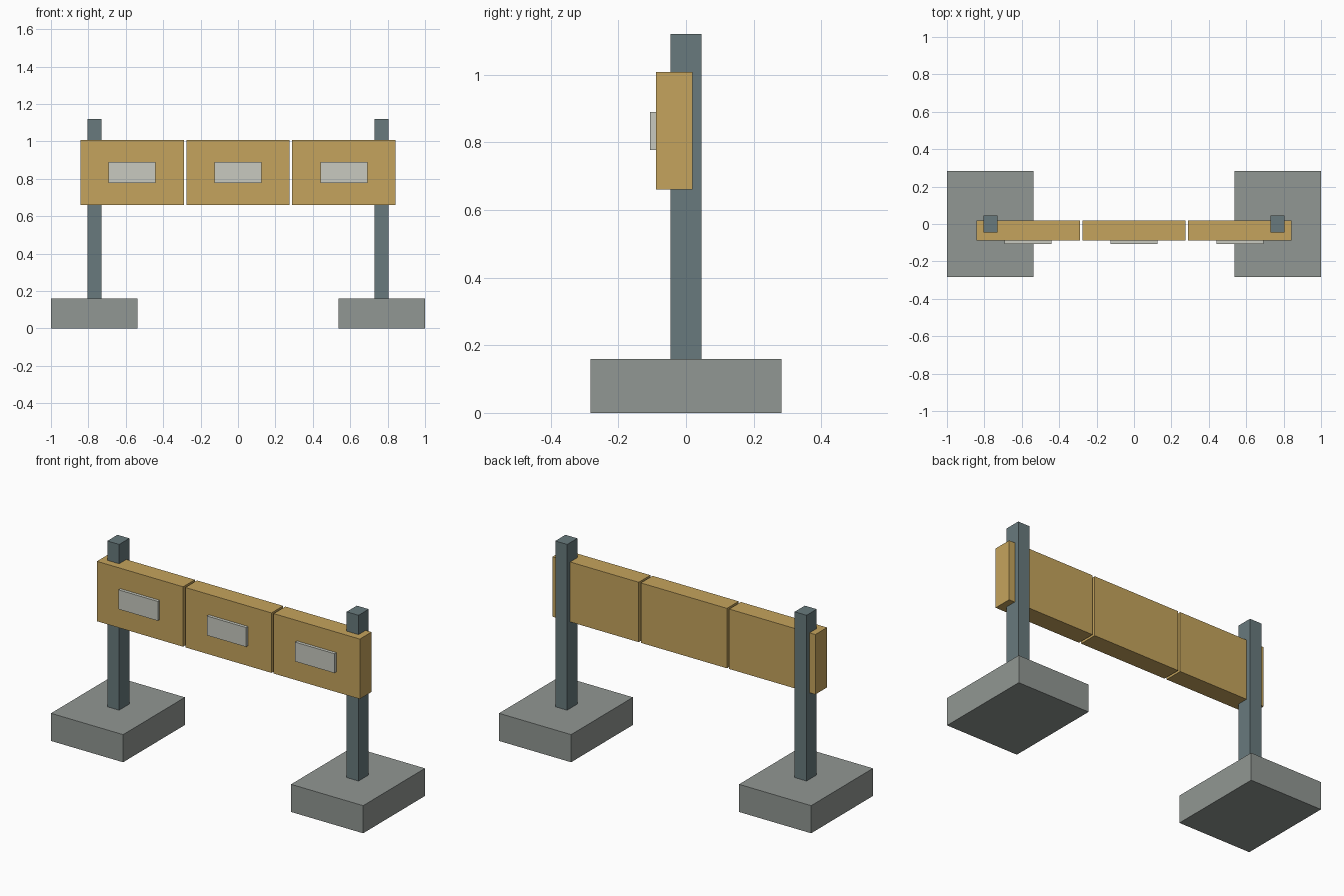
import bpy

cube = bpy.data.objects.get("Cube")
if cube:
    bpy.data.objects.remove(cube, do_unlink=True)


def make_material(name, srgb):
    """Flat material from display colour, converted to linear."""
    linear = [((c / 255 + 0.055) / 1.055) ** 2.4 for c in srgb] + [1.0]
    mat = bpy.data.materials.new(name)
    mat.use_nodes = True
    mat.diffuse_color = linear
    mat.node_tree.nodes["Principled BSDF"].inputs["Base Color"].default_value = linear
    return mat


def box(name, x, y, z, mat):
    """Box spanning the given (low, high) ranges."""
    spans = (x, y, z)
    bpy.ops.mesh.primitive_cube_add(size=1, location=[(a + b) / 2 for a, b in spans])
    obj = bpy.context.object
    obj.name = name
    obj.data.name = name
    obj.scale = [b - a for a, b in spans]
    bpy.ops.object.transform_apply(location=False, rotation=False, scale=True)
    obj.data.materials.append(mat)
    return obj


def around(centre, width):
    return (centre - width / 2, centre + width / 2)


concrete = make_material("concrete grey", (145, 151, 147))
steel = make_material("blue grey steel", (104, 122, 125))
wood = make_material("golden tan", (197, 164, 93))
pale = make_material("pale grey", (200, 202, 192))

# Footings and posts, one on each side
for side, sign in (("left", 1), ("right", -1)):
    box(f"{side}_footing", around(sign * 0.769, 0.462), around(0, 0.566), (0, 0.16), concrete)
    box(f"{side}_post", around(sign * 0.767, 0.076), around(0, 0.093), (0.16, 1.12), steel)

# Row of three panels, each with a raised plate on the front
for label, step in (("right", -1), ("middle", 0), ("left", 1)):
    centre = step * 0.566
    box(f"{label}_panel", around(centre, 0.552), (-0.088, 0.019), (0.661, 1.008), wood)
    box(f"{label}_plate", around(centre, 0.252), (-0.106, -0.088), (0.778, 0.89), pale)
